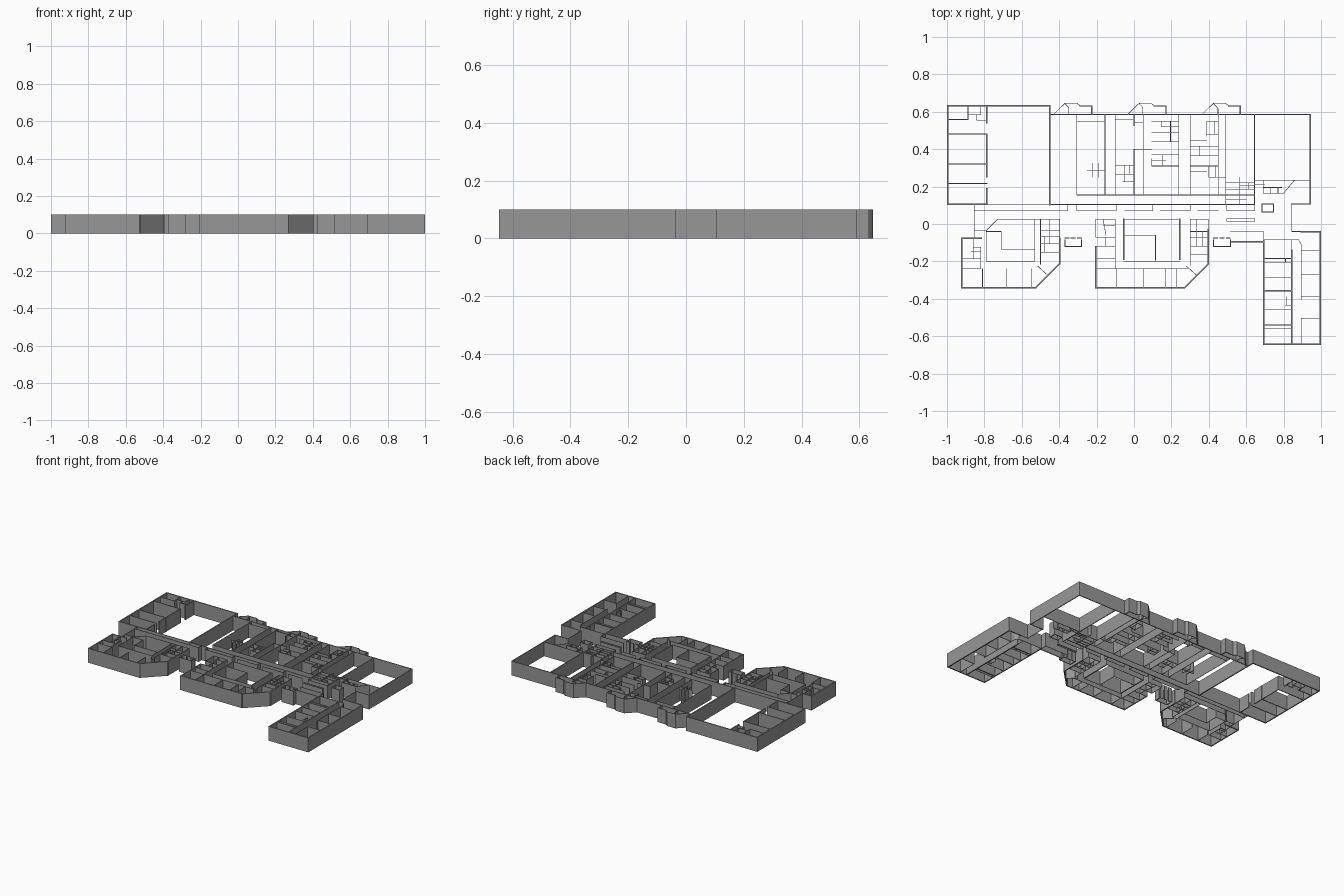
import bpy, bmesh, math
from mathutils import Matrix, Vector

H = 0.10               # wall height
THICK, THIN = 0.008, 0.003
Y_SHIFT = -0.005       # centres the plan on y = 0
GREY = bpy.data.materials.new("dark_grey")
GREY.diffuse_color = (.31, .31, .31, 1)


def add_wall(bm, a, b, t):
    """One straight upright wall from a to b."""
    a, b = Vector(a), Vector(b)
    d = b - a
    mid = (a + b) / 2
    m = (Matrix.Translation((mid.x, mid.y + Y_SHIFT, H / 2))
         @ Matrix.Rotation(math.atan2(d.y, d.x), 4, 'Z')
         @ Matrix.Diagonal((d.length + t * 0.9, t, H, 1)))
    bmesh.ops.create_cube(bm, size=1, matrix=m)


def walls(name, t, paths=(), hor=(), ver=()):
    """paths: polylines; hor: (y, x0, x1); ver: (x, y0, y1)."""
    bm = bmesh.new()
    for p in paths:
        for a, b in zip(p, p[1:]):
            add_wall(bm, a, b, t)
    for y, x0, x1 in hor:
        add_wall(bm, (x0, y), (x1, y), t)
    for x, y0, y1 in ver:
        add_wall(bm, (x, y0), (x, y1), t)
    me = bpy.data.meshes.new(name)
    bm.to_mesh(me)
    bm.free()
    me.materials.append(GREY)
    ob = bpy.data.objects.new(name, me)
    bpy.context.collection.objects.link(ob)


# North-west wing
walls("northwest_outer_walls", THICK,
      [[(-.785, .11), (-.996, .11), (-.996, .638), (-.45, .638), (-.45, .107)]])
walls("northwest_room_walls", .006,
      hor=[(.487, -.995, -.785), (.325, -.995, -.785), (.222, -.995, -.785), (.563, -.995, -.887)],
      ver=[(-.787, .635, .545), (-.787, .487, .255), (-.787, .195, .11), (-.887, .635, .563)])
walls("northwest_closets", THIN, hor=[(.59, -.887, -.82), (.56, -.84, -.79)],
      ver=[(-.82, .635, .59), (-.84, .59, .56)])

# Main hall and north-east shell
walls("main_hall_outer_walls", .006,
      [[(-.45, .591), (.942, .591), (.942, .112), (.843, .112)]],
      hor=[(.11, -.45, .645)], ver=[(.645, .591, .11)])
walls("main_hall_link_walls", THIN,
      [[(.843, .112), (.843, -.035)], [(-.853, .11), (-.853, -.07)]],
      hor=[(.11, -.853, -.45), (.076, -.853, -.355), (-.03, -.853, -.79)])

# Three angled entrance bays
for i in range(3):
    o = .397 * i
    walls(f"entrance_bay_{i + 1}", THIN,
          [[(-.43 + o, .591), (-.37 + o, .65), (-.305 + o, .65), (-.285 + o, .635)],
           [(-.37 + o, .65), (-.35 + o, .628), (-.35 + o, .591)]])
    walls(f"entrance_bay_return_{i + 1}", .006,
          [[(-.29 + o, .635), (-.226 + o, .635), (-.226 + o, .591)]])

# Main hall long partitions
walls("main_hall_partitions", THIN,
      hor=[(.16, -.305, .645), (.555, -.305, -.155)],
      ver=[(-.305, .59, .16), (-.155, .59, .16), (-.1, .59, .16), (.05, .59, .16),
           (.24, .59, .16), (.30, .59, .16), (.45, .62, .16), (.49, .59, .11)])
walls("main_hall_west_rooms", THIN,
      hor=[(.292, -.25, -.155), (.563, -.1, 0), (.405, 0, .05), (.32, -.1, 0),
           (.27, -.1, 0), (.23, -.06, 0), (.55, 0, .05)],
      ver=[(-.22, .33, .255), (-.19, .33, .255), (0, .59, .53), (0, .405, .16),
           (-.05, .32, .23), (-.025, .32, .27)])
walls("main_hall_middle_rooms", THIN,
      hor=[(y, .095, .24) for y in (.555, .495, .445, .375, .315)]
      + [(.525, .145, .24), (.345, .095, .17), (.405, .05, .095)],
      ver=[(.145, .555, .525), (.195, .555, .445), (.095, .355, .315), (.15, .375, .315)])
walls("main_hall_east_rooms", THIN,
      hor=[(y, .30, .45) for y in (.42, .37, .315)]
      + [(.555, .39, .45), (.485, .39, .45), (.45, .30, .39), (.285, .30, .39),
         (.255, .40, .49), (.225, .49, .645), (.19, .49, .645), (.135, .49, .6), (.21, .565, .645)],
      ver=[(.35, .42, .37), (.39, .555, .475), (.40, .315, .255), (.435, .315, .255),
           (.565, .255, .11), (.61, .225, .19), (.43, .555, .485)])

# Central corridor niches and small freestanding rooms
walls("corridor_niches", THIN,
      hor=[(.076, -.305, -.095), (.076, -.05, .1), (.076, .14, .3), (.076, .34, .45), (.076, .495, .645)],
      ver=[(x, .11, .076) for x in (-.355, -.305, -.095, .1, .3, .495, .645)])
walls("corridor_bench", THIN,
      [[(.495, .019), (.645, .019), (.645, .033), (.495, .033), (.495, .019)]])
walls("utility_room", .005,
      [[(.685, .113), (.745, .113), (.745, .068), (.685, .068), (.685, .113)]])

# Twin porches with dashed fronts
for side, x in (("west", -.37), ("east", .425)):
    walls(f"{side}_porch", .005,
          [[(x, -.08), (x, -.115), (x + .09, -.115), (x + .09, -.08)]],
          hor=[(-.07, x + k * .034, x + k * .034 + .022) for k in range(3)])

# North-east room corner offices
walls("northeast_rooms", THIN,
      [[(.645, .238), (.942, .238)], [(.857, .238), (.80, .17)]],
      hor=[(.17, .69, .80), (.2, .69, .79), (.215, .645, .70)],
      ver=[(.69, .238, .17), (.73, .2, .17), (.77, .2, .17)])

# South-west pavilion
walls("southwest_outer_walls", THICK,
      [[(-.815, -.07), (-.922, -.07), (-.922, -.335), (-.525, -.335), (-.398, -.207), (-.398, -.07)]])
walls("southwest_inner_hall", THIN,
      [[(-.79, -.03), (-.73, .03), (-.398, .03), (-.398, -.07)],
       [(-.79, -.03), (-.79, -.195), (-.53, -.195), (-.53, .03)],
       [(-.79, -.035), (-.71, -.035), (-.71, -.13), (-.53, -.13)],
       [(-.515, -.22), (-.462, -.268)]])
walls("southwest_rooms", THIN,
      hor=[(-.18, -.922, -.82), (-.12, -.86, -.82), (-.235, -.922, -.82), (-.14, -.87, -.82),
           (-.03, -.5, -.4), (-.06, -.5, -.4), (-.1, -.5, -.4), (-.145, -.5, -.4)],
      ver=[(-.82, -.12, -.235), (-.86, -.07, -.18), (-.5, .03, -.21), (-.45, .03, -.1),
           (-.48, -.06, -.145), (-.81, -.235, -.335), (-.68, -.235, -.335), (-.55, -.235, -.335)])

# South-middle pavilion
walls("south_outer_walls", THICK,
      [[(-.205, -.115), (-.205, -.335), (.27, -.335), (.398, -.207), (.398, -.025)]])
walls("south_hall_side_walls", .008, ver=[(-.055, .03, -.185), (.245, .03, -.185)])
walls("south_inner_hall", THIN,
      [[(-.205, -.065), (-.205, .03), (-.1, .03), (-.1, -.235), (.29, -.235)],
       [(-.055, -.055), (.115, -.055), (.115, -.19)], [(.398, -.025), (.398, .03), (.3, .03)],
       [(.28, -.22), (.333, -.268)], [(-.165, .03), (-.15, -.055)]],
      hor=[(.03, -.055, .245), (-.195, -.055, .245)])
walls("south_rooms", THIN,
      hor=[(-.115, -.205, -.1), (-.18, -.205, -.1), (-.065, -.205, -.1), (-.005, -.165, -.1),
           (-.035, .3, .4), (-.065, .3, .4), (-.115, .3, .4), (-.235, -.205, -.1), (-.16, .3, .4)],
      ver=[(-.15, -.065, -.115), (.3, .03, -.215), (.335, .03, -.115), (.365, -.035, -.115),
           (-.095, -.235, -.335), (.05, -.235, -.335), (.17, -.235, -.335), (.225, -.235, -.335)])

# East wing
walls("east_wing_outer_walls", THICK,
      [[(.895, -.036), (.995, -.036), (.995, -.638), (.693, -.638), (.693, -.085)]],
      ver=[(.843, -.135, -.638)])
walls("east_wing_links", THIN,
      [[(.515, -.037), (.693, -.037), (.693, -.085)], [(.843, -.035), (.895, -.035)],
       [(.693, -.08), (.88, -.08), (.895, -.105), (.895, -.40)]],
      ver=[(.895, -.5, -.638), (.843, -.08, -.135), (.81, -.18, -.2), (.815, -.385, -.43)])
walls("east_wing_entry_wall", .006, hor=[(-.09, .515, .693)])
walls("east_wing_rooms", THIN,
      hor=[(y, .693, .843) for y in (-.2, -.28, -.45, -.555)]
      + [(y, .895, .995) for y in (-.135, -.267, -.385, -.5)] + [(-.43, .81, .843)])
walls("east_wing_main_partitions", .006,
      hor=[(y, .693, .843) for y in (-.18, -.352, -.534)])
